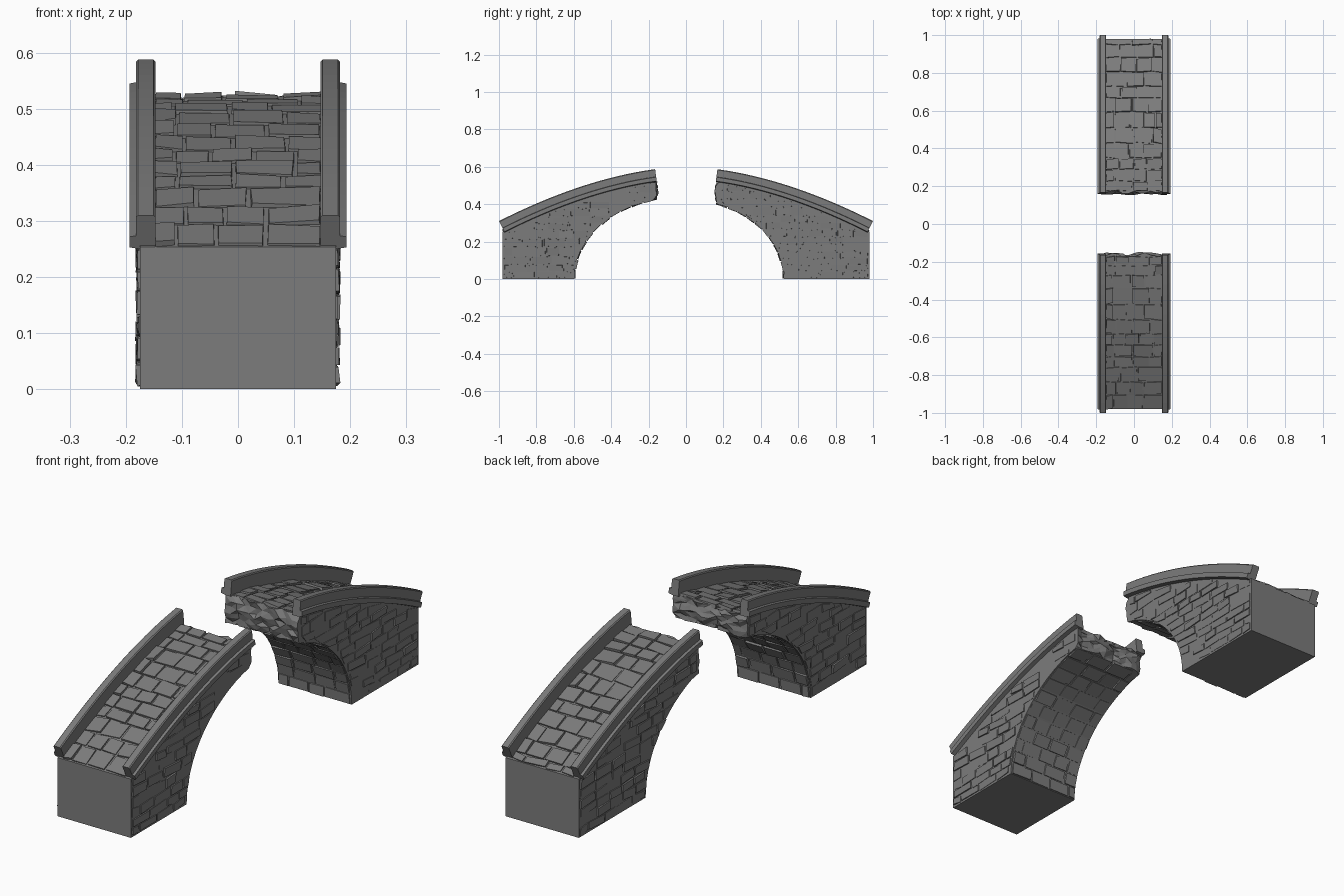
import bpy, bmesh, math, random
from mathutils import Vector as V

if "Cube" in bpy.data.objects:
    bpy.data.objects.remove(bpy.data.objects["Cube"])

random.seed(7)
R = random.uniform
stone = bpy.data.materials.new("grey_stone")
stone.diffuse_color = (0.2, 0.2, 0.2, 1)
stone.use_nodes = True
stone.node_tree.nodes["Principled BSDF"].inputs["Base Color"].default_value = stone.diffuse_color


def top(y):                       # crest line of the parapets
    return 0.6 - 0.29 * abs(y) ** 1.75


def deck(y):                      # road surface under the paving
    return top(y) - 0.067


def up(y):                        # normal of the crest line
    s = (top(y + 1e-3) - top(y - 1e-3)) / 2e-3
    return V((0, -s, 1)).normalized()


def finish(bm, name):
    bmesh.ops.recalc_face_normals(bm, faces=bm.faces)
    me = bpy.data.meshes.new(name)
    bm.to_mesh(me)
    bm.free()
    ob = bpy.data.objects.new(name, me)
    me.materials.append(stone)
    bpy.context.collection.objects.link(ob)


def brick(bm, quad, n, h, sink=0.012, inset=0.05):
    # worn block standing on a quad, with uneven corner heights
    c = sum(quad, V()) / 4
    lo = [bm.verts.new(p - n * sink) for p in quad]
    hi = [bm.verts.new(p.lerp(c, inset * R(0.3, 1.6)) + n * h * R(0.45, 1.3)) for p in quad]
    bm.faces.new(hi)
    bm.faces.new(lo[::-1])
    for i in range(4):
        j = (i + 1) % 4
        bm.faces.new((lo[i], lo[j], hi[j], hi[i]))


def splits(a, b, size):           # irregular divisions from a to b
    pts, p = [a], a + size * R(0.4, 1)
    while p < b - size * 0.4:
        pts.append(p)
        p += size * R(0.75, 1.3)
    return pts + [b]


def build_half(s, tag, cy, a, b, end, wave):
    # s = side of the gap; cy, a, b = arch ellipse; end = broken edge
    foot = cy + a

    def arch(y):
        u = (y - cy) / a
        return b * math.sqrt(1 - u * u) if u < 1 else 0.0

    # solid body with a ragged broken face
    last = math.acos((end - cy) / a)
    ys = [0.98, 0.88, 0.78, 0.68] + [cy + a * math.cos(last * i / 14) for i in range(15)]
    NI, NJ, NK = len(ys) - 1, 12, 5
    bm = bmesh.new()
    cache = {}

    def P(i, j, k):
        if (i, j, k) not in cache:
            y, x = ys[i], -0.175 + 0.35 * j / NJ
            z = arch(y) + (deck(y) - arch(y)) * k / NK
            if i == NI:
                bulge = 0.008 * math.sin(math.pi * k / NK)
                y -= wave * math.sin(x * 36 - 0.6) + bulge + R(-0.009, 0.009)
                z += R(-0.005, 0.005)
            cache[i, j, k] = bm.verts.new((x, s * y, z))
        return cache[i, j, k]

    def sheet(n, m, f):
        for u in range(n):
            for v in range(m):
                q = [f(u, v), f(u + 1, v), f(u + 1, v + 1), f(u, v + 1)]
                bm.faces.new(q)
    for k in (0, NK):
        sheet(NI, NJ, lambda u, v: P(u, v, k))
    for j in (0, NJ):
        sheet(NI, NK, lambda u, v: P(u, j, v))
    for i in (0, NI):
        sheet(NJ, NK, lambda u, v: P(i, u, v))
    bmesh.ops.triangulate(bm, faces=[f for f in bm.faces
                                     if all(abs(v.co.y) < end + 0.04 for v in f.verts)])
    finish(bm, tag + "_body")

    # paving stones on the road
    bm = bmesh.new()
    rows = splits(end + 0.005, 0.978, 0.066)
    for y0, y1 in zip(rows, rows[1:]):
        xs = splits(-0.15, 0.15, 0.085)
        for x0, x1 in zip(xs, xs[1:]):
            g, t = 0.0022, R(-0.004, 0.004)
            quad = [V((x, s * y, deck(y))) for x, y in
                    ((x0 + g, y0 + g + t), (x1 - g, y0 + g - t), (x1 - g, y1 - g - t), (x0 + g, y1 - g + t))]
            n = up(s * (y0 + y1) / 2)
            brick(bm, quad, n, R(0.003, 0.011))
    finish(bm, tag + "_paving")

    # side wall blocks in level courses, trimmed to the arch and the crest
    bm = bmesh.new()
    for side in (-1, 1):
        z = 0.006
        while z < 0.52:
            hgt = R(0.034, 0.048)
            cols = splits(end + 0.01, 0.975, 0.095)
            for y0, y1 in zip(cols, cols[1:]):
                if R(0, 1) < 0.12:
                    continue
                g, t = 0.0025, R(-0.004, 0.004)
                quad = []
                for y, zz in ((y0 + g, z + g + t), (y1 - g, z + g - t),
                              (y1 - g, z + hgt - g - t), (y0 + g, z + hgt - g + t)):
                    if zz < 0.97 * b and y < foot + 0.01:     # keep outside the opening
                        edge = cy + a * math.sqrt(1 - (max(zz, 0) / b) ** 2)
                        y = max(y, edge + 0.006)
                    lo_z, hi_z = arch(y) + 0.004, top(y) - 0.075
                    quad.append(V((side * 0.175, s * y, min(max(zz, lo_z), hi_z))))
                h = [p.z for p in quad]
                w = [abs(p.y) for p in quad]
                if min(h[2] - h[1], h[3] - h[0]) > 0.006 and min(w[1] - w[0], w[2] - w[3]) > 0.015:
                    brick(bm, quad, V((side, 0, 0)), R(0.001, 0.007))
            z += hgt
    finish(bm, tag + "_wall_blocks")

    # vault blocks under the arch
    bm = bmesh.new()
    n_c = 11
    for i in range(n_c):
        t0, t1 = [last * (i + d) / n_c for d in (0.04, 0.96)]
        xs = splits(-0.173, 0.173, 0.09)
        for x0, x1 in zip(xs, xs[1:]):
            quad = [V((x, s * (cy + a * math.cos(t)), b * math.sin(t))) for x, t in
                    ((x0 + 0.003, t0), (x1 - 0.003, t0), (x1 - 0.003, t1), (x0 + 0.003, t1))]
            m = (t0 + t1) / 2
            n = V((0, -s * math.cos(m) / a, -math.sin(m) / b)).normalized()
            brick(bm, quad, n, R(0.001, 0.008))
    finish(bm, tag + "_vault_blocks")

    # parapets: stepped section swept along the crest
    sec = [(0.147, -0.004), (0.151, 0), (0.178, 0), (0.182, -0.004), (0.182, -0.041),
           (0.193, -0.043), (0.193, -0.064), (0.172, -0.068), (0.147, -0.068)]
    for side, nm in ((-1, "left"), (1, "right")):
        bm = bmesh.new()
        rings = []
        for i in range(17):
            y = s * (end + (1.0 - end) * i / 16)
            n = up(y)
            o = V((0, y, top(y)))
            rings.append([bm.verts.new(o + n * d + V((side * x, 0, 0))) for x, d in sec])
        for r0, r1 in zip(rings, rings[1:]):
            for k in range(len(sec)):
                m = (k + 1) % len(sec)
                bm.faces.new((r0[k], r0[m], r1[m], r1[k]))
        bm.faces.new(rings[0])
        bm.faces.new(rings[-1])
        finish(bm, f"{tag}_{nm}_parapet")


build_half(-1, "front_half", -(-0.03), 0.57, 0.44, 0.165, 0.009)
build_half(1, "back_half", 0.0, 0.525, 0.425, 0.168, -0.002)
